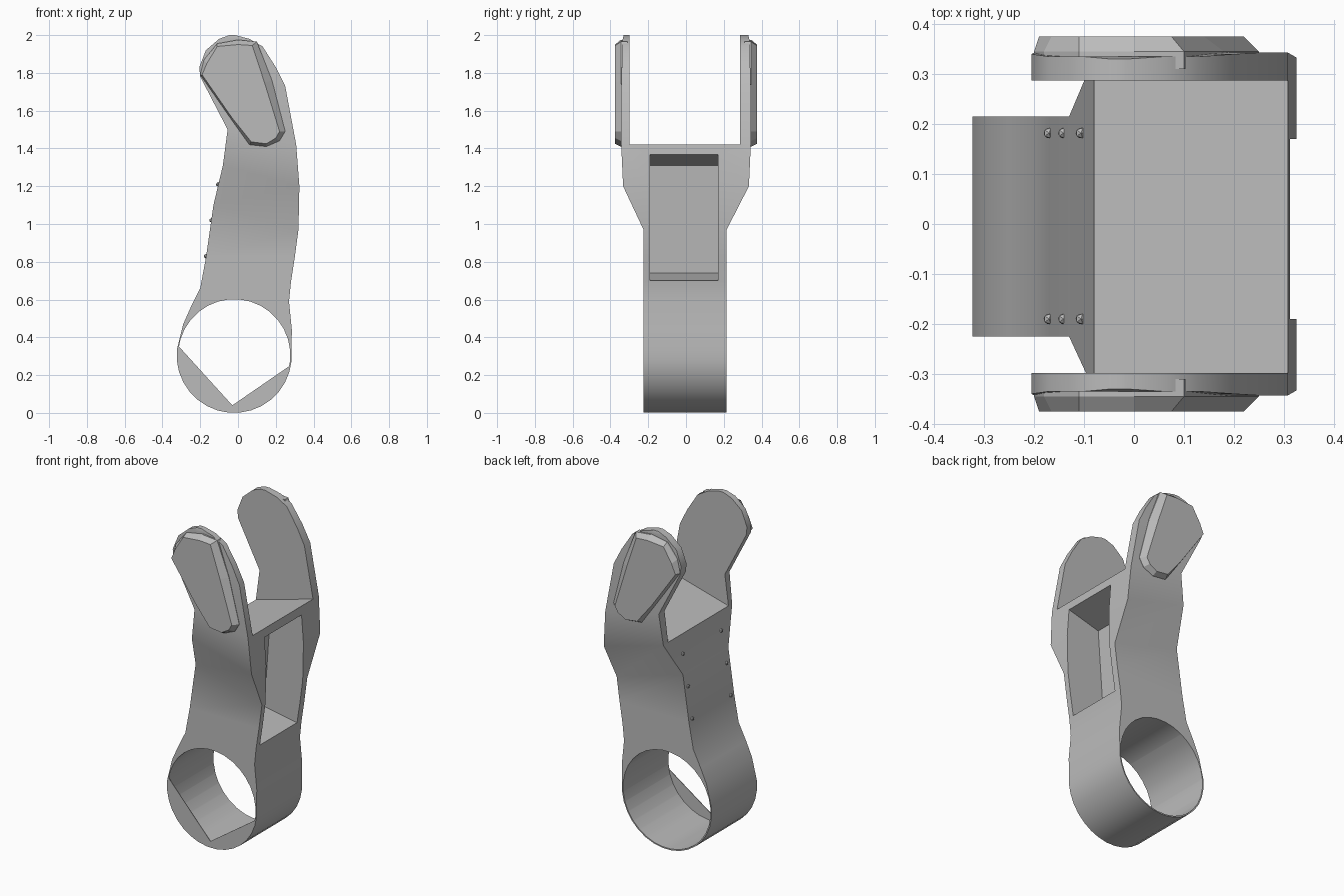
import bpy, bmesh, math

cube = bpy.data.objects.get("Cube")
if cube:
    bpy.data.objects.remove(cube, do_unlink=True)

grey = bpy.data.materials.new("plain grey")
grey.use_nodes = True
grey.diffuse_color = (0.5, 0.5, 0.5, 1)
grey.node_tree.nodes["Principled BSDF"].inputs["Base Color"].default_value = (0.5, 0.5, 0.5, 1)

RING = (-0.02, 0.305)      # ring centre in x, z
R_OUT, R_IN = 0.305, 0.297
STEP = math.radians(11.25)


def on_ring(radius, angle):
    return (RING[0] + radius * math.cos(angle), RING[1] + radius * math.sin(angle))


def make_object(name, bm):
    bmesh.ops.recalc_face_normals(bm, faces=bm.faces)
    mesh = bpy.data.meshes.new(name)
    bm.to_mesh(mesh)
    bm.free()
    mesh.materials.append(grey)
    obj = bpy.data.objects.new(name, mesh)
    bpy.context.collection.objects.link(obj)
    return obj


def loft(name, loops):
    """Closed solid through matching loops of 3D points."""
    bm = bmesh.new()
    rows = [[bm.verts.new(p) for p in loop] for loop in loops]
    for a, b in zip(rows, rows[1:]):
        for i in range(len(a)):
            j = (i + 1) % len(a)
            bm.faces.new((a[i], a[j], b[j], b[i]))
    bm.faces.new(rows[0])
    bm.faces.new(rows[-1])
    return make_object(name, bm)


def prism(name, profile, y0, y1):
    """Extrude an x, z profile along y."""
    return loft(name, [[(x, y, z) for x, z in profile] for y in (y0, y1)])


def shade(obj):
    bpy.ops.object.select_all(action='DESELECT')
    obj.select_set(True)
    bpy.context.view_layer.objects.active = obj
    bpy.ops.object.shade_smooth_by_angle(angle=math.radians(32))


def cut(target, cutter):
    mod = target.modifiers.new("cut", 'BOOLEAN')
    mod.operation = 'DIFFERENCE'
    mod.solver = 'EXACT'
    mod.object = cutter
    bpy.context.view_layer.objects.active = target
    bpy.ops.object.modifier_apply(modifier=mod.name)
    bpy.data.objects.remove(cutter, do_unlink=True)


# Body: cross-sections as left x, left z, right x, right z, half width
sections = []
for k in range(9):
    a = -math.pi / 2 + STEP * (k + 0.5)
    x, z = on_ring(R_OUT, a)
    sections.append((2 * RING[0] - x, z, x, z, 0.22))
sections += [
    (-0.29, 0.47, 0.285, 0.44, 0.22),
    (-0.25, 0.56, 0.27, 0.59, 0.22),
    (-0.20, 0.66, 0.28, 0.69, 0.22),
    (-0.17, 0.82, 0.30, 0.82, 0.22),
    (-0.13, 1.10, 0.32, 0.97, 0.22),
    (-0.08, 1.31, 0.325, 1.20, 0.333),
    (-0.055, 1.50, 0.308, 1.42, 0.343),
    (-0.20, 1.78, 0.25, 1.73, 0.343),
    (-0.205, 1.83, 0.20, 1.83, 0.34),
    (-0.17, 1.92, 0.13, 1.94, 0.335),
    (-0.10, 1.98, 0.06, 1.98, 0.335),
    (-0.045, 2.0, -0.015, 2.0, 0.33),
]
loops = []
for xl, zl, xr, zr, w in sections:
    shift = -0.005 if w < 0.3 else 0
    loops.append([(xl, shift - w, zl), (xr, shift - w, zr),
                  (xr, shift + w, zr), (xl, shift + w, zl)])
body = loft("forked_link_body", loops)

# Bearing hole, fork gap and side pocket
hole = [on_ring(R_IN, STEP * (i + 0.5)) for i in range(32)]
cut(body, prism("hole_cutter", hole, -0.6, 0.6))
gap = [(-0.6, 1.17), (0.6, 1.50), (0.6, 2.3), (-0.6, 2.3)]
cut(body, prism("gap_cutter", gap, -0.298, 0.287))
pocket = [(0.06, 0.74), (0.50, 0.66), (0.50, 1.42), (0.10, 1.31)]
cut(body, prism("pocket_cutter", pocket, -0.19, 0.17))
shade(body)

# Flat lip across the lower front of the ring
lip = [on_ring(R_OUT - 0.002, math.radians(170) + STEP * i) for i in range(17)]
lip.append((-0.03, 0.04))
prism("ring_front_lip", lip, -0.225, -0.221)

# Bosses on the outside of both fork arms
boss = [(-0.20, 1.79), (-0.18, 1.87), (-0.11, 1.955), (0.0, 1.975), (0.10, 1.965),
        (0.18, 1.76), (0.25, 1.49), (0.22, 1.44), (0.15, 1.41), (0.06, 1.42),
        (-0.04, 1.56)]
face = [(-0.19, 1.79), (-0.165, 1.85), (-0.11, 1.94), (0.0, 1.95), (0.075, 1.945),
        (0.14, 1.75), (0.22, 1.49), (0.20, 1.455), (0.15, 1.425), (0.07, 1.435),
        (-0.03, 1.56)]
for side, name in ((-1, "front_arm_boss"), (1, "back_arm_boss")):
    layers = ((boss, 0.31), (boss, 0.345), (face, 0.375))
    loft(name, [[(x, side * y, z) for x, z in pts] for pts, y in layers])

# Small pins along the back wall
for z, x in ((1.21, -0.106), (1.02, -0.141), (0.83, -0.17)):
    for y in (-0.19, 0.182):
        bm = bmesh.new()
        bmesh.ops.create_icosphere(bm, subdivisions=1, radius=0.012)
        bmesh.ops.translate(bm, verts=bm.verts, vec=(x, y, z))
        make_object("wall_pin", bm)
